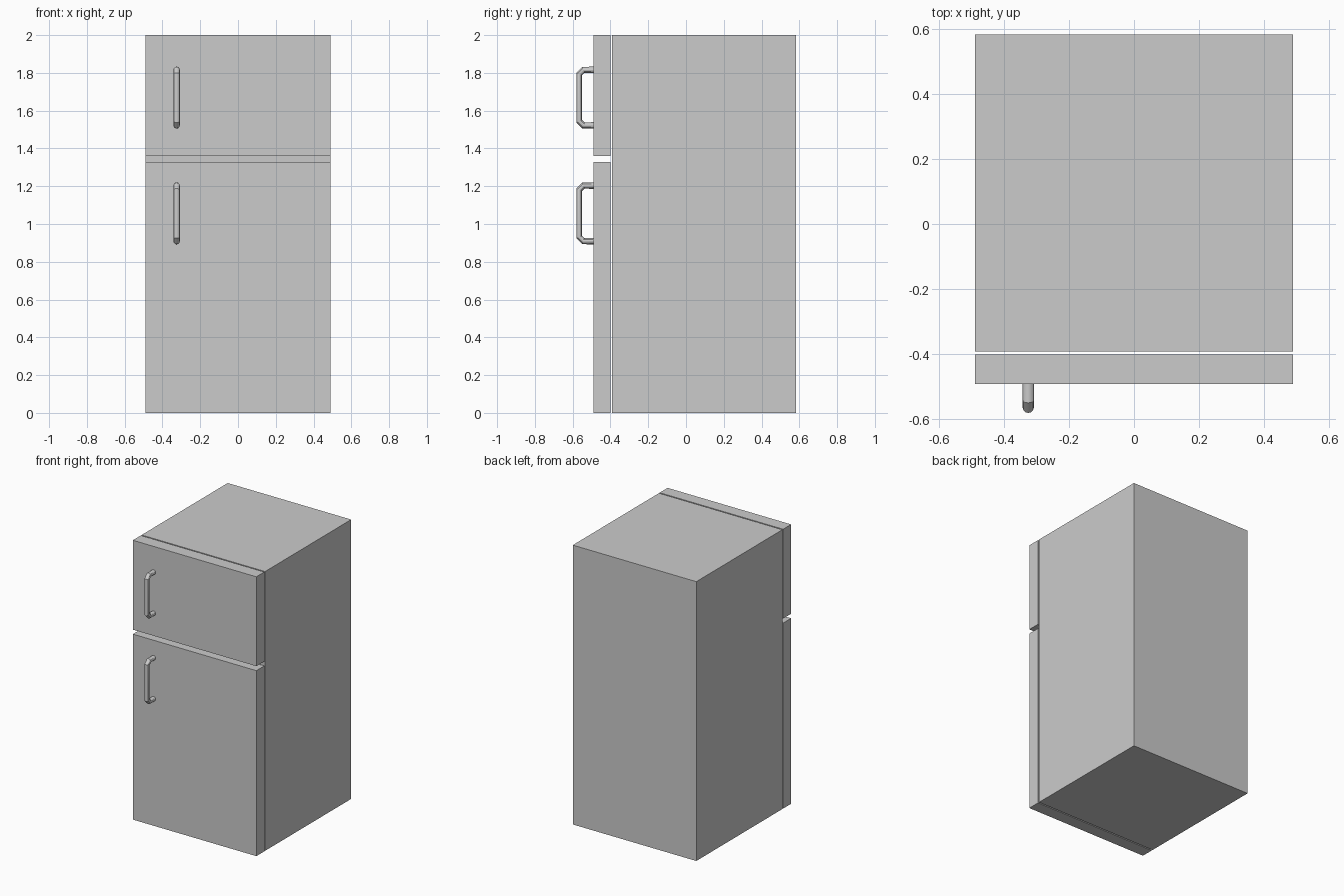
import bpy

if "Cube" in bpy.data.objects:
    bpy.data.objects.remove(bpy.data.objects["Cube"])

HALF_W = 0.489
DOOR_FRONT = -0.491


def box(name, y0, y1, z0, z1):
    bpy.ops.mesh.primitive_cube_add(size=1, location=(0, (y0 + y1) / 2, (z0 + z1) / 2))
    ob = bpy.context.object
    ob.name = ob.data.name = name
    ob.scale = (2 * HALF_W, y1 - y0, z1 - z0)
    bpy.ops.object.transform_apply(location=False, rotation=False, scale=True)
    return ob


def handle(name, z, x=-0.325, r=0.017, half=0.147, bend=0.022):
    # Round bar with chamfered corners, both ends meeting the door
    y_out = -0.582 + r
    upper = [(DOOR_FRONT, half), (y_out + bend, half), (y_out, half - bend)]
    path = upper + [(y, -h) for y, h in reversed(upper)]
    curve = bpy.data.curves.new(name, 'CURVE')
    curve.dimensions = '3D'
    curve.bevel_depth = r
    curve.bevel_resolution = 4
    curve.use_fill_caps = True
    spline = curve.splines.new('POLY')
    spline.points.add(len(path) - 1)
    for p, (y, h) in zip(spline.points, path):
        p.co = (x, y, z + h, 1)
    ob = bpy.data.objects.new(name, curve)
    bpy.context.collection.objects.link(ob)
    # Turn the bar into a mesh and keep its bends crisp
    bpy.ops.object.select_all(action='DESELECT')
    ob.select_set(True)
    bpy.context.view_layer.objects.active = ob
    bpy.ops.object.convert(target='MESH')
    bpy.ops.object.shade_smooth_by_angle()


# Cabinet
box("cabinet", -0.392, 0.582, 0, 2)

# Doors, each with its handle
for part, z0, z1, hz in (("freezer", 1.36, 2.0, 1.669), ("fridge", 0.0, 1.328, 1.056)):
    box(part + "_door", DOOR_FRONT, -0.401, z0, z1)
    handle(part + "_handle", hz)
